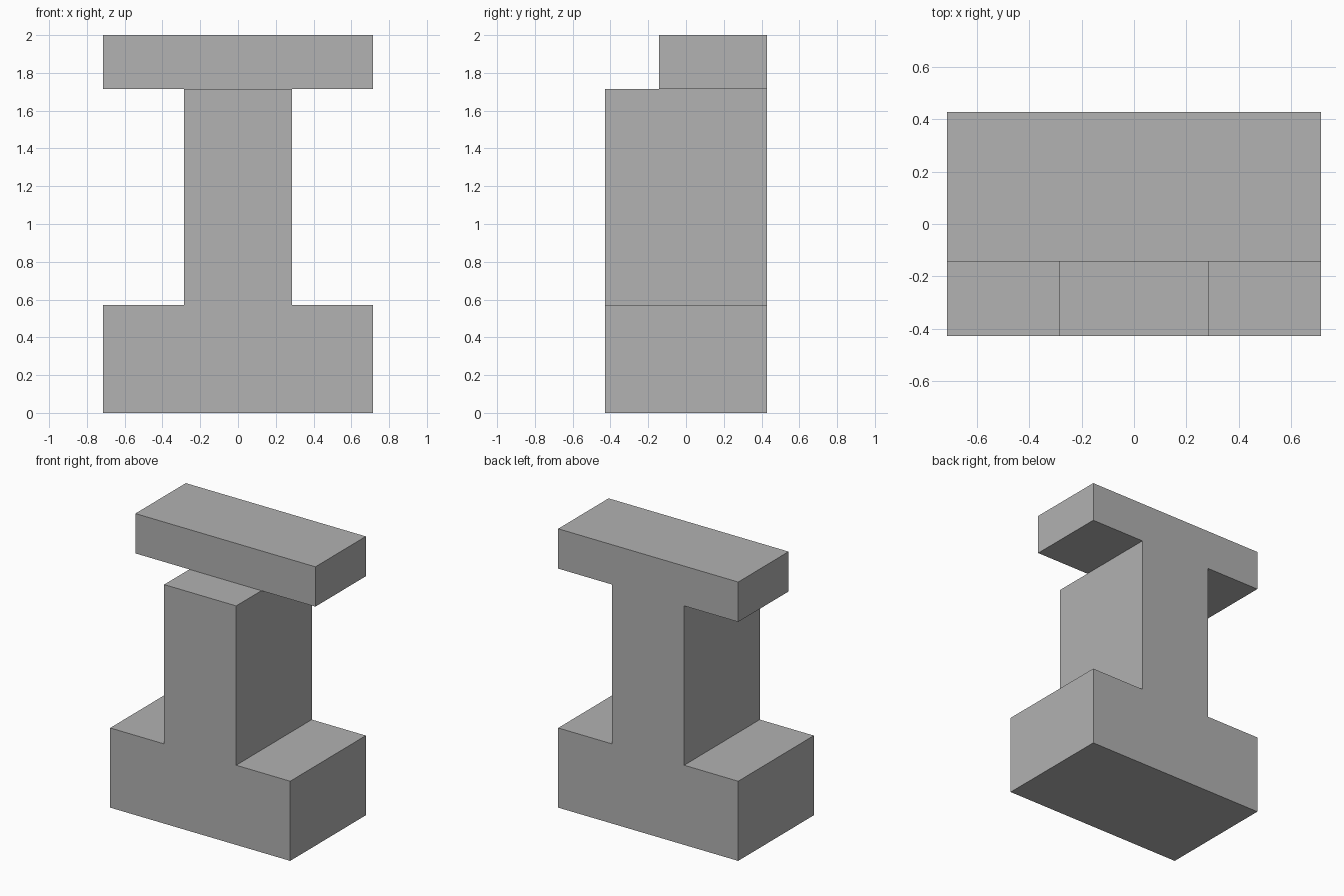
import bpy
import bmesh

default_cube = bpy.data.objects.get("Cube")
if default_cube:
    bpy.data.objects.remove(default_cube, do_unlink=True)

U = 2 / 14  # the whole model sits on a 14-step-high block grid

GREY = (0.445, 0.445, 0.445, 1)
grey = bpy.data.materials.new("plain grey")
grey.use_nodes = True
grey.diffuse_color = GREY
grey.node_tree.nodes["Principled BSDF"].inputs["Base Color"].default_value = GREY


def extruded(name, half_profile, front, back):
    """Mirror a right-hand x/z profile and extrude it along y (grid steps)."""
    profile = half_profile + [(-x, z) for x, z in reversed(half_profile)]
    bm = bmesh.new()
    face = bm.faces.new([bm.verts.new((x * U, front * U, z * U)) for x, z in profile])
    result = bmesh.ops.extrude_face_region(bm, geom=[face])
    moved = [v for v in result["geom"] if isinstance(v, bmesh.types.BMVert)]
    bmesh.ops.translate(bm, verts=moved, vec=(0, (back - front) * U, 0))
    bmesh.ops.recalc_face_normals(bm, faces=bm.faces)
    mesh = bpy.data.meshes.new(name)
    bm.to_mesh(mesh)
    bm.free()
    mesh.materials.append(grey)
    obj = bpy.data.objects.new(name, mesh)
    bpy.context.collection.objects.link(obj)
    return obj


# Wide foot with the column rising from it
extruded("base_and_column", [(5, 0), (5, 4), (2, 4), (2, 12)], -3, 3)

# Crossbar, set flush with the back
extruded("top_bar", [(5, 12), (5, 14)], -1, 3)
